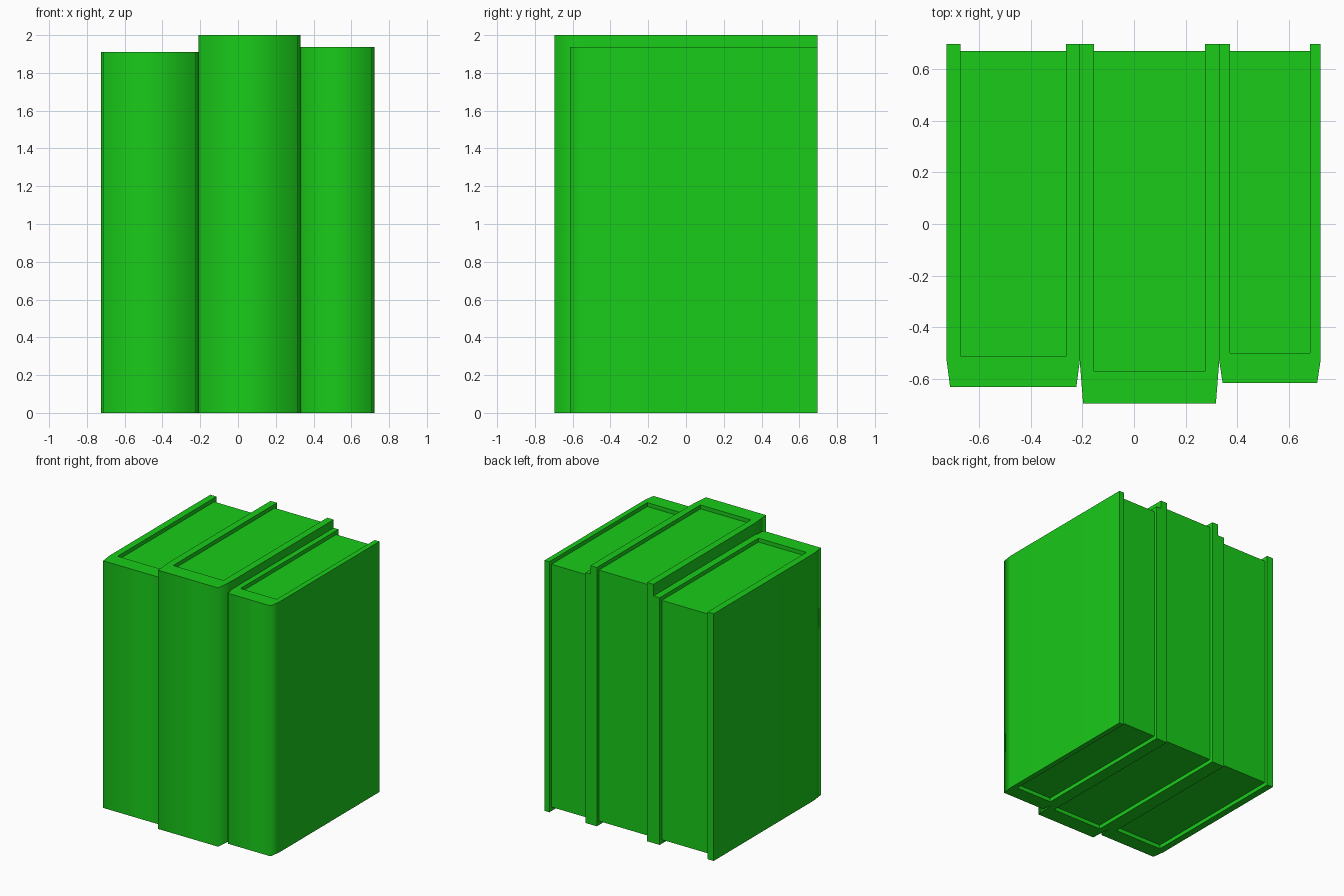
import bpy, bmesh, math

if "Cube" in bpy.data.objects:
    bpy.data.objects.remove(bpy.data.objects["Cube"])

green = bpy.data.materials.new("book_green")
green.diffuse_color = (0.01, 0.6, 0.01, 1)
green.use_nodes = True
green.node_tree.nodes["Principled BSDF"].inputs["Base Color"].default_value = green.diffuse_color

BACK, PAGE_BACK, TAPER_Y, INSET, RECESS = 0.697, 0.67, -0.53, 0.013, 0.03


def extrude_profile(name, points, z0, z1):
    """Solid made by extruding a flat outline from z0 to z1."""
    bm = bmesh.new()
    base = bm.faces.new([bm.verts.new((x, y, z0)) for x, y in points])
    top = bmesh.ops.extrude_face_region(bm, geom=[base])["geom"]
    bmesh.ops.translate(bm, vec=(0, 0, z1 - z0),
                        verts=[v for v in top if isinstance(v, bmesh.types.BMVert)])
    bmesh.ops.recalc_face_normals(bm, faces=bm.faces)
    mesh = bpy.data.meshes.new(name)
    bm.to_mesh(mesh)
    bm.free()
    mesh.materials.append(green)
    obj = bpy.data.objects.new(name, mesh)
    bpy.context.collection.objects.link(obj)
    return obj


def book(name, x0, x1, front, height, board, spine):
    px0, px1, py = x0 + board, x1 - board, front + spine
    # cover: U-shaped outline with tapered spine corners
    cover = extrude_profile(name + "_cover", [
        (x0, BACK), (x0, TAPER_Y), (x0 + INSET, front),
        (x1 - INSET, front), (x1, TAPER_Y), (x1, BACK),
        (px1, BACK), (px1, py), (px0, py), (px0, BACK)], 0, height)
    bpy.ops.object.select_all(action="DESELECT")
    cover.select_set(True)
    bpy.context.view_layer.objects.active = cover
    bpy.ops.object.shade_smooth_by_angle(angle=math.radians(88))
    # page block, recessed at the top, bottom and back
    extrude_profile(name + "_pages", [
        (px0, py), (px1, py), (px1, PAGE_BACK), (px0, PAGE_BACK)],
        RECESS, height - RECESS)


book("left_book", -0.725, -0.21, -0.63, 1.91, 0.053, 0.12)
book("middle_book", -0.21, 0.33, -0.695, 2.0, 0.055, 0.125)
book("right_book", 0.33, 0.722, -0.615, 1.936, 0.041, 0.115)
